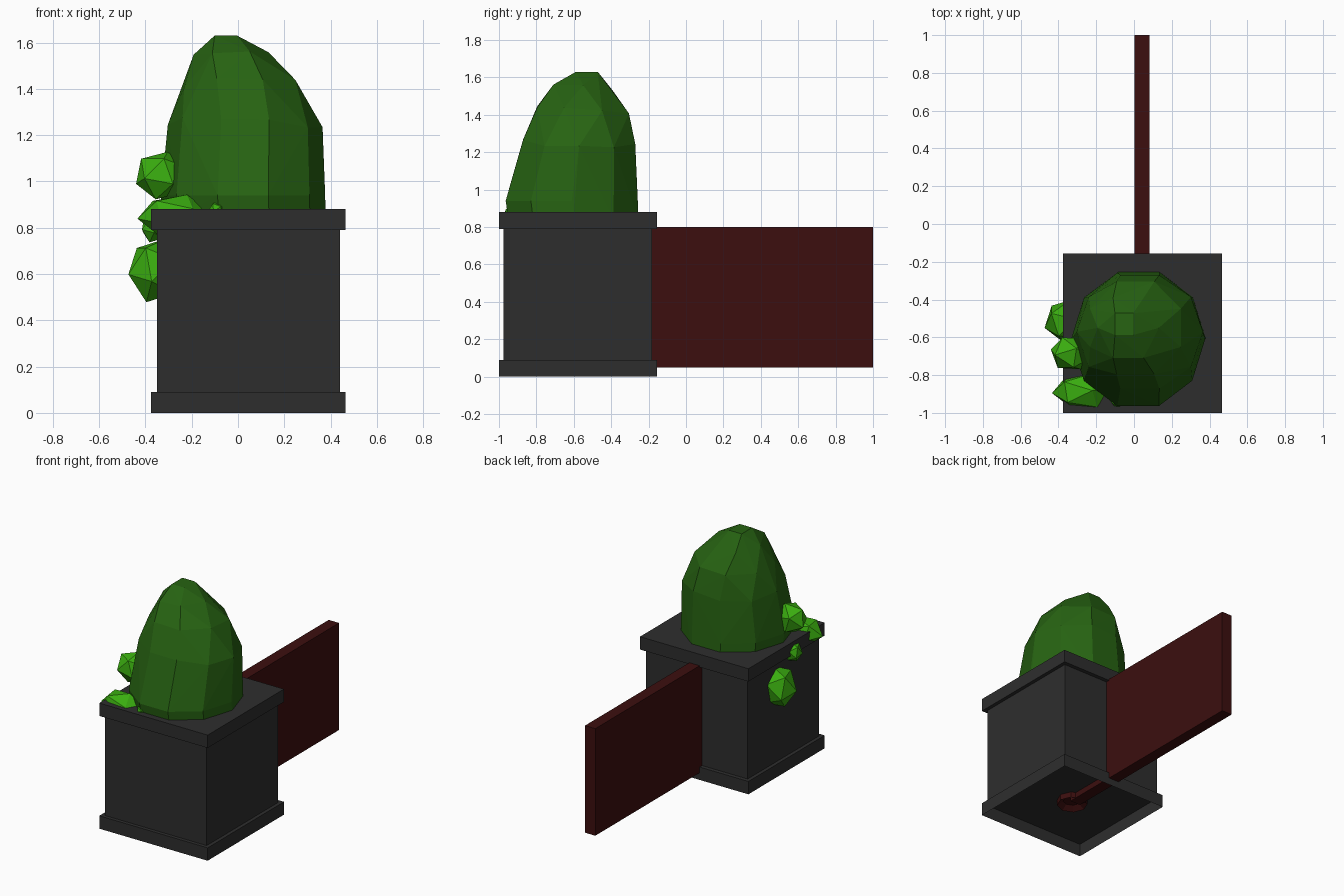
import bpy, bmesh, math, random
from mathutils import Vector, Matrix

if "Cube" in bpy.data.objects:
    bpy.data.objects.remove(bpy.data.objects["Cube"])

random.seed(4)


def material(name, rgb):
    m = bpy.data.materials.new(name)
    m.diffuse_color = (*rgb, 1)
    m.use_nodes = True
    m.node_tree.nodes["Principled BSDF"].inputs["Base Color"].default_value = m.diffuse_color
    return m


STONE = material("charcoal_stone", (0.027, 0.027, 0.027))
WOOD = material("dark_red_wood", (0.045, 0.0045, 0.0045))
BUSH = material("deep_green", (0.02, 0.125, 0.006))
LEAF = material("bright_green", (0.042, 0.42, 0.005))


def finish(name, bm, mat):
    me = bpy.data.meshes.new(name)
    bm.to_mesh(me)
    bm.free()
    me.materials.append(mat)
    ob = bpy.data.objects.new(name, me)
    bpy.context.collection.objects.link(ob)
    return ob


def box(name, lo, hi, mat, open_bottom=False, open_top=False):
    bm = bmesh.new()
    lo, hi = Vector(lo), Vector(hi)
    bmesh.ops.create_cube(bm, size=1, matrix=Matrix.Translation((lo + hi) / 2)
                          @ Matrix.Diagonal((*(hi - lo), 1)))
    bm.normal_update()
    gone = [f for f in bm.faces if (open_bottom and f.normal.z < -0.9)
            or (open_top and f.normal.z > 0.9)]
    bmesh.ops.delete(bm, geom=gone, context='FACES_ONLY')
    return finish(name, bm, mat)


# Planter: hollow foot trim, square body, top slab
box("planter_foot_trim", (-0.375, -1, 0), (0.465, -0.155, 0.09), STONE, open_bottom=True)
box("planter_body", (-0.35, -0.975, 0.09), (0.44, -0.183, 0.79), STONE, True, True)
box("planter_top_slab", (-0.375, -1, 0.79), (0.465, -0.155, 0.88), STONE)

# Wall panel running back from a round post hidden in the planter
box("wall_panel", (0.003, -0.55, 0.05), (0.083, 1, 0.8), WOOD)
bm = bmesh.new()
bmesh.ops.create_cone(bm, cap_ends=True, segments=8, radius1=0.1, radius2=0.1, depth=0.75,
                      matrix=Matrix.Translation((0.043, -0.58, 0.425)))
bm.normal_update()
cap = [f for f in bm.faces if f.normal.z < -0.9]
bmesh.ops.inset_region(bm, faces=cap, thickness=0.04)
bmesh.ops.translate(bm, verts=cap[0].verts[:], vec=(0, 0, 0.03))
finish("wall_post", bm, WOOD)

# Bush: hull around staggered rings (z, x range, y range, sides)
rings = [
    (0.84, -0.325, 0.375, -0.96, -0.243, 10),
    (0.94, -0.330, 0.373, -0.975, -0.247, 10),
    (1.25, -0.300, 0.362, -0.88, -0.262, 10),
    (1.42, -0.250, 0.265, -0.81, -0.29, 8),
    (1.54, -0.190, 0.130, -0.73, -0.37, 6),
    (1.63, -0.120, 0.015, -0.61, -0.45, 4),
]
bm = bmesh.new()
for i, (z, x0, x1, y0, y1, n) in enumerate(rings):
    for k in range(n):
        a = 2 * math.pi * (k + 0.5 * (i > 1) * (i % 2)) / n
        jitter = random.uniform(-0.03, 0.03) if 1 < i < 5 else 0
        bm.verts.new(((x0 + x1) / 2 + (x1 - x0) / 2 * 1.01 * math.cos(a),
                      (y0 + y1) / 2 + (y1 - y0) / 2 * 1.02 * math.sin(a), z + jitter))
hull = bmesh.ops.convex_hull(bm, input=bm.verts[:])
loose = {g for g in hull["geom_interior"] + hull["geom_unused"] if isinstance(g, bmesh.types.BMVert)}
bmesh.ops.delete(bm, geom=list(loose), context='VERTS')
finish("bush", bm, BUSH)

# Bright leaf clumps hanging on the left side: centre, radii, turn
clumps = [
    ((-0.355, -0.515, 0.615), (0.12, 0.115, 0.14), 0.3),
    ((-0.33, -0.685, 1.025), (0.115, 0.095, 0.105), 0.9),
    ((-0.275, -0.885, 0.85), (0.155, 0.10, 0.095), 0.1),
    ((-0.365, -0.67, 0.80), (0.055, 0.06, 0.065), 0.5),
    ((-0.09, -0.935, 0.88), (0.035, 0.035, 0.035), 0.0),
]
for i, (c, r, turn) in enumerate(clumps):
    bm = bmesh.new()
    bmesh.ops.create_icosphere(bm, subdivisions=1, radius=1.04,
                               matrix=Matrix.Translation(c) @ Matrix.Diagonal((*r, 1))
                               @ Matrix.Rotation(turn, 4, 'Z') @ Matrix.Rotation(0.35, 4, 'Y'))
    finish(f"leaf_clump_{i + 1}", bm, LEAF)
